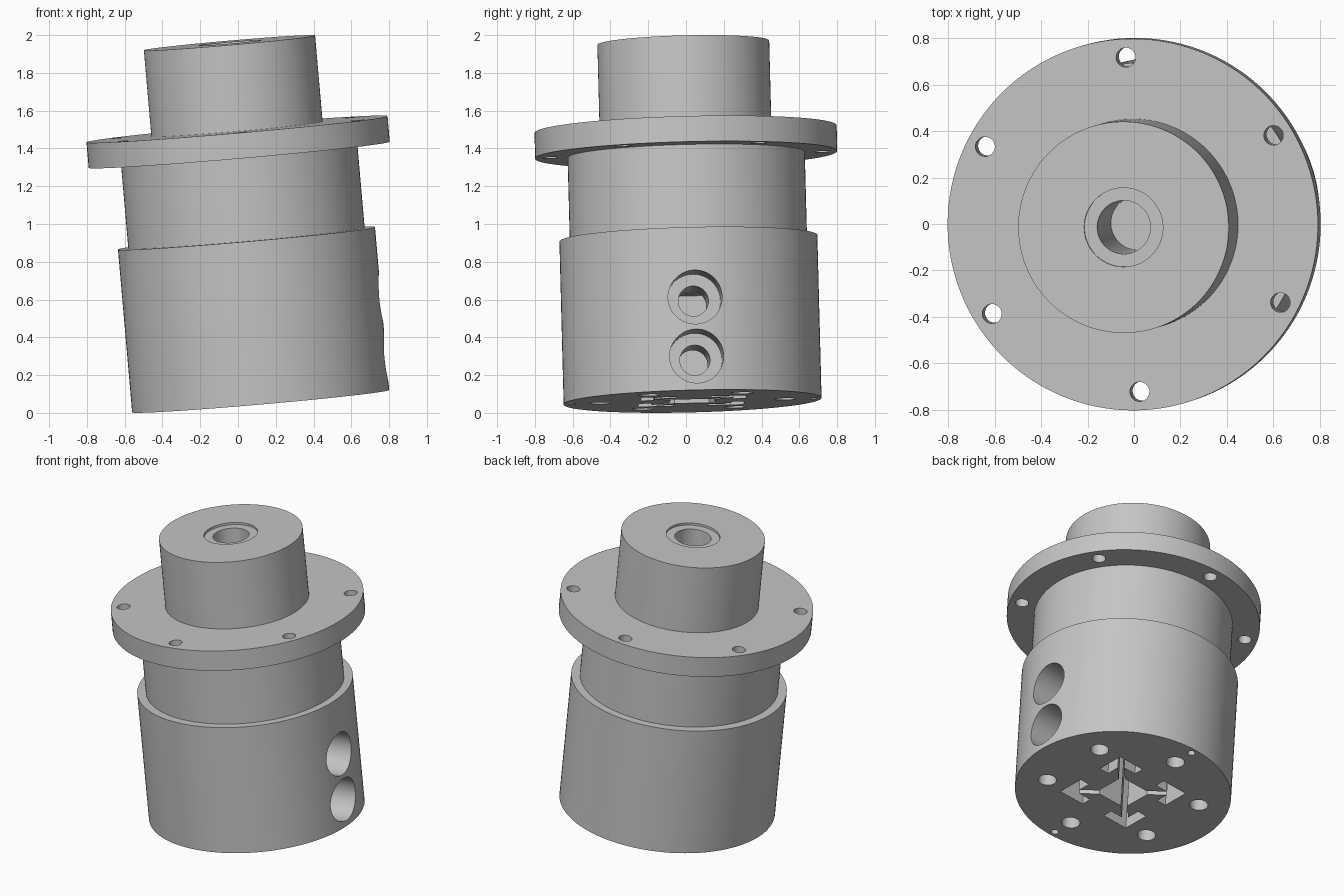
import bpy, bmesh, math
from mathutils import Vector, Matrix

cube = bpy.data.objects.get("Cube")
if cube:
    bpy.data.objects.remove(cube, do_unlink=True)

grey = bpy.data.materials.new("machined grey")
grey.use_nodes = True
colour = (0.56, 0.56, 0.56, 1)
grey.diffuse_color = colour
grey.node_tree.nodes["Principled BSDF"].inputs["Base Color"].default_value = colour


def finish(bm, name):
    bmesh.ops.recalc_face_normals(bm, faces=bm.faces)
    mesh = bpy.data.meshes.new(name)
    bm.to_mesh(mesh)
    bm.free()
    mesh.materials.append(grey)
    obj = bpy.data.objects.new(name, mesh)
    bpy.context.collection.objects.link(obj)
    return obj


def lathe(name, profile, segments=128):
    bm = bmesh.new()
    verts = [bm.verts.new((r, 0, z)) for r, z in profile]
    edges = [bm.edges.new(pair) for pair in zip(verts, verts[1:])]
    bmesh.ops.spin(bm, geom=verts + edges, cent=(0, 0, 0), axis=(0, 0, 1),
                   angle=math.tau, steps=segments, use_duplicate=False)
    bmesh.ops.remove_doubles(bm, verts=bm.verts, dist=0.0001)
    return finish(bm, name)


def drill(start, end, radius, segments=48):
    """Cylindrical cutter between two points."""
    start, end = Vector(start), Vector(end)
    axis = end - start
    turn = axis.to_track_quat('Z', 'Y').to_matrix().to_4x4()
    bm = bmesh.new()
    bmesh.ops.create_cone(bm, cap_ends=True, segments=segments, radius1=radius,
                          radius2=radius, depth=axis.length,
                          matrix=Matrix.Translation((start + end) / 2) @ turn)
    return finish(bm, "hole_cutter")


def slotted_pocket(side, gap, lip, core, web, depth):
    """Square pocket with a T-shaped slot on each side."""
    quarter = [(core, core - web), (lip, lip - web), (lip, gap), (side, gap),
               (side, side), (gap, side), (gap, lip), (lip - web, lip),
               (core - web, core)]
    bm = bmesh.new()
    verts = []
    for k in range(4):
        turn = Matrix.Rotation(k * math.pi / 2, 3, 'Z')
        verts += [bm.verts.new(turn @ Vector((x, y, -0.1))) for x, y in quarter]
    face = bm.faces.new(verts)
    top = bmesh.ops.extrude_face_region(bm, geom=[face])["geom"]
    bmesh.ops.translate(bm, vec=(0, 0, depth + 0.1),
                        verts=[v for v in top if isinstance(v, bmesh.types.BMVert)])
    return finish(bm, "pocket_cutter")


# Housing: base, neck, flange, boss and blind centre bore
housing = lathe("housing", [
    (0, 0), (0.683, 0), (0.683, 0.866), (0.628, 0.866), (0.628, 1.31),
    (0.8, 1.31), (0.8, 1.446), (0.455, 1.446), (0.455, 1.905),
    (0.17, 1.905), (0.17, 1.89), (0.115, 1.89), (0.115, 1.21), (0, 1.21)])

cutters = [slotted_pocket(0.28, 0.09, 0.21, 0.12, 0.028, 0.57)]

# Bolt circles in the flange and the underside
for k in range(6):
    a = math.radians(90 + 60 * k)
    x, y = math.cos(a), math.sin(a)
    cutters.append(drill((0.72 * x, 0.72 * y, 1.2), (0.72 * x, 0.72 * y, 1.5), 0.042))
    cutters.append(drill((0.49 * x, 0.49 * y, -0.1), (0.49 * x, 0.49 * y, 0.25), 0.058))

# Small pin holes near the bottom rim
for y in (-0.64, 0.64):
    cutters.append(drill((0, y, -0.1), (0, y, 0.12), 0.024))

# Counterbored side ports
for z in (0.18, 0.494):
    cutters.append(drill((0.43, 0, z), (0.9, 0, z), 0.143, 64))
    cutters.append(drill((0, 0, z), (0.5, 0, z), 0.08))

# Cut everything, then bake the result
for cutter in cutters:
    mod = housing.modifiers.new("cut", 'BOOLEAN')
    mod.operation, mod.solver, mod.object = 'DIFFERENCE', 'EXACT', cutter
    cutter.hide_render = True
graph = bpy.context.evaluated_depsgraph_get()
housing_mesh = bpy.data.meshes.new_from_object(housing.evaluated_get(graph))
housing.modifiers.clear()
housing.data = housing_mesh
for cutter in cutters:
    bpy.data.objects.remove(cutter, do_unlink=True)

# Smooth walls, sharp rims
bpy.ops.object.select_all(action='DESELECT')
housing.select_set(True)
bpy.context.view_layer.objects.active = housing
bpy.ops.object.shade_smooth_by_angle(angle=math.radians(30))

# Lean the whole part slightly
lean = Vector((0, 0, 1)).rotation_difference(Vector((-0.087, -0.026, 1)))
housing.matrix_world = (Matrix.Translation((0.12, 0.035, 0.062))
                        @ lean.to_matrix().to_4x4()
                        @ Matrix.Rotation(math.radians(2.3), 4, 'Z'))
